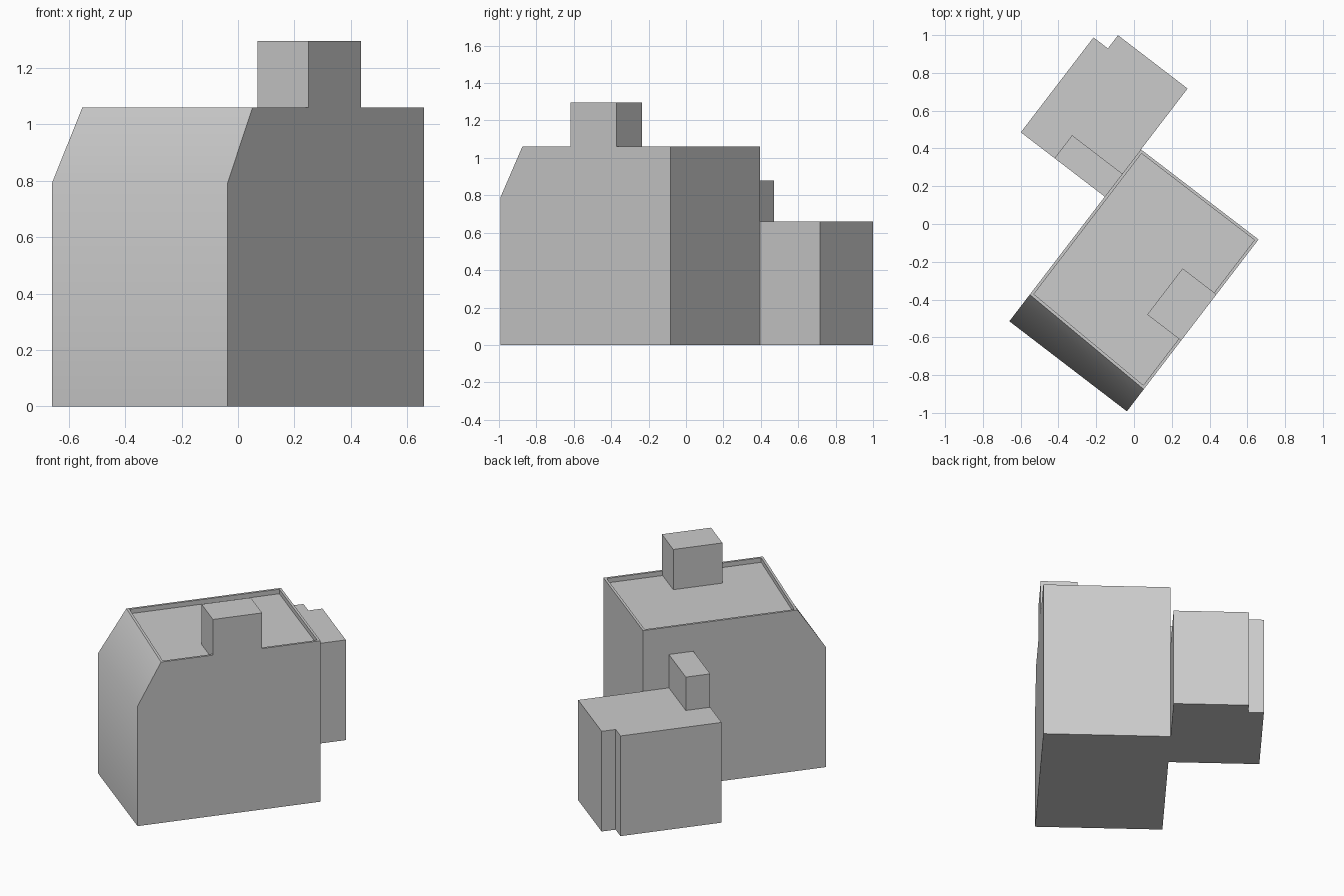
import bpy, bmesh, math

cube = bpy.data.objects.get("Cube")
if cube:
    bpy.data.objects.remove(cube, do_unlink=True)

grey = bpy.data.materials.new("plain_grey")
grey.use_nodes = True
colour = (0.6, 0.6, 0.6, 1)
grey.diffuse_color = colour
grey.node_tree.nodes["Principled BSDF"].inputs["Base Color"].default_value = colour

# The whole building is turned about its right front corner
CORNER = (-0.66, -0.515, 0)
TURN = math.radians(-37.45)


def place(name, bm, smooth=False):
    bmesh.ops.recalc_face_normals(bm, faces=bm.faces)
    mesh = bpy.data.meshes.new(name)
    bm.to_mesh(mesh)
    bm.free()
    mesh.materials.append(grey)
    obj = bpy.data.objects.new(name, mesh)
    obj.location = CORNER
    obj.rotation_euler.z = TURN
    bpy.context.collection.objects.link(obj)
    if smooth:
        bpy.context.view_layer.objects.active = obj
        obj.select_set(True)
        bpy.ops.object.shade_smooth_by_angle(angle=math.radians(40))
        obj.select_set(False)
    return obj


def block(name, outline, bottom, top):
    """Upright prism over a floor outline."""
    bm = bmesh.new()
    low = [bm.verts.new((x, y, bottom)) for x, y in outline]
    high = [bm.verts.new((x, y, top)) for x, y in outline]
    bm.faces.new(low)
    bm.faces.new(high)
    n = len(outline)
    for i in range(n):
        j = (i + 1) % n
        bm.faces.new((low[i], low[j], high[j], high[i]))
    return place(name, bm)


def rectangle(x0, x1, y0, y1):
    return [(x0, y0), (x1, y0), (x1, y1), (x0, y1)]


# Main building: side profile with a sloped front, slightly skewed at the eave
WIDTH, DEPTH, WALL, ROOF = 0.784, 1.146, 0.79, 1.06
bm = bmesh.new()
sides = []
for x, setback in ((0, 0.178), (WIDTH, 0.147)):
    profile = [(0, 0), (DEPTH, 0), (DEPTH, ROOF), (setback, ROOF), (0, WALL)]
    sides.append([bm.verts.new((x, y, z)) for y, z in profile])
near, far = sides
bm.faces.new(near)
bm.faces.new(far)
for i in range(5):
    j = (i + 1) % 5
    bm.faces.new((near[i], near[j], far[j], far[i]))
bmesh.ops.recalc_face_normals(bm, faces=bm.faces)

# Sunken flat roof behind a thin parapet
roof = max(bm.faces, key=lambda f: f.calc_center_median().z)
bmesh.ops.inset_region(bm, faces=[roof], thickness=0.022)
well = bmesh.ops.extrude_discrete_faces(bm, faces=[roof])["faces"][0]
bmesh.ops.translate(bm, verts=well.verts, vec=(0, 0, -0.03))
place("main_building", bm, smooth=True)

# Roof hut, flush with the side wall
block("roof_hut", rectangle(0.558, WIDTH, 0.472, 0.78), 1.02, 1.295)

# Rear annex with a notched back corner, and its small stair tower
annex = [(-0.56, 0.831), (0, 0.831), (0, 1.552),
         (-0.464, 1.552), (-0.464, 1.464), (-0.56, 1.464)]
block("rear_annex", annex, 0, 0.66)
block("annex_tower", rectangle(-0.335, 0, 0.831, 0.984), 0.66, 0.88)
